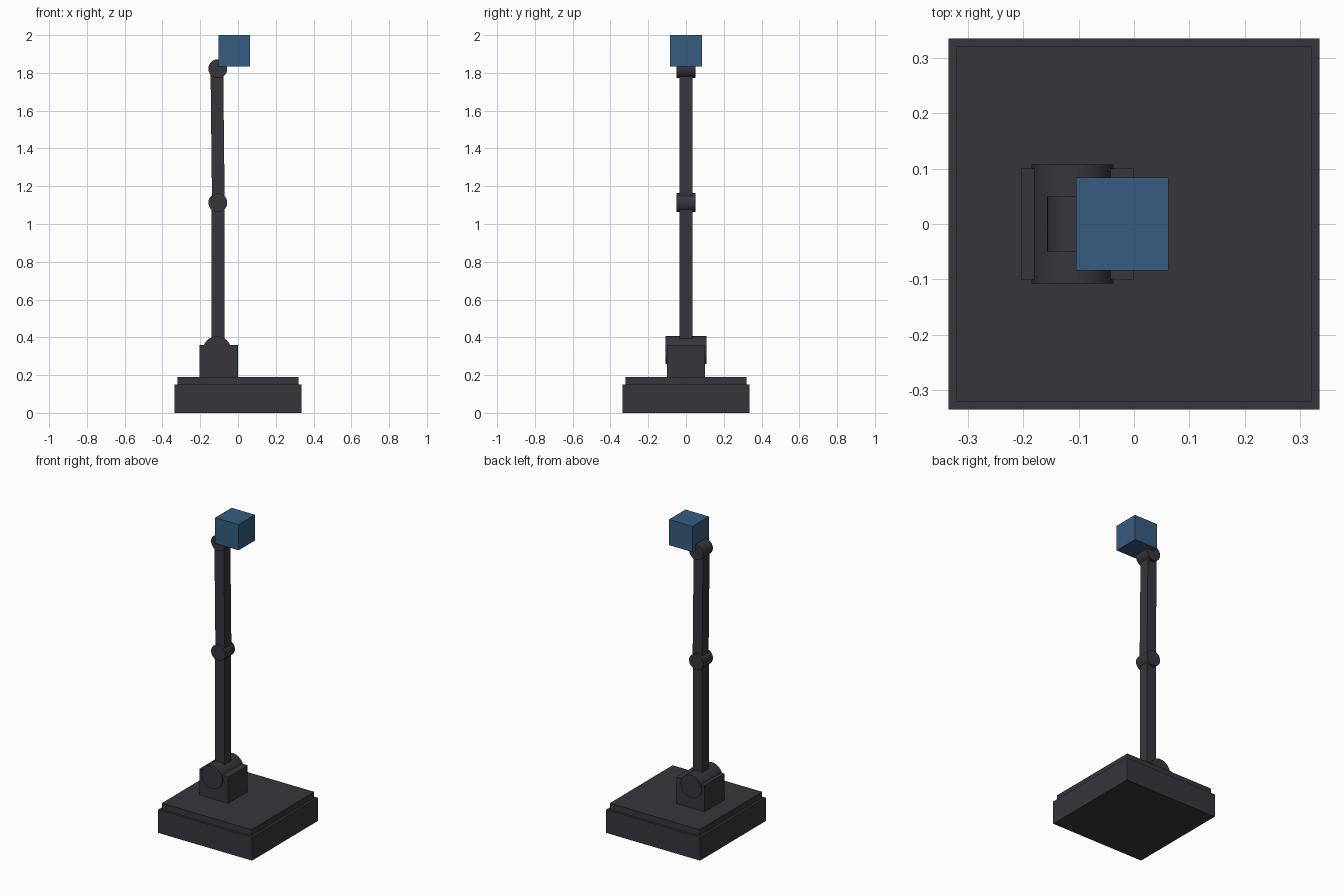
import bpy
import math

cube = bpy.data.objects.get("Cube")
if cube:
    bpy.data.objects.remove(cube, do_unlink=True)


def material(name, rgb):
    m = bpy.data.materials.new(name)
    m.use_nodes = True
    m.diffuse_color = (*rgb, 1)
    m.node_tree.nodes["Principled BSDF"].inputs["Base Color"].default_value = (*rgb, 1)
    return m


CHARCOAL = material("charcoal", (0.038, 0.036, 0.044))
BLUE = material("steel blue", (0.037, 0.107, 0.216))


def finish(name, mat):
    ob = bpy.context.object
    ob.name = ob.data.name = name
    ob.data.materials.append(mat)
    return ob


def box(name, centre, size, mat=CHARCOAL, tilt=0.0):
    bpy.ops.mesh.primitive_cube_add(size=1, location=centre)
    ob = finish(name, mat)
    ob.scale = size
    bpy.ops.object.transform_apply(location=False, rotation=False, scale=True)
    ob.rotation_euler.y = tilt
    return ob


def joint(name, x, z, radius, width):
    """Hinge cylinder lying along y."""
    bpy.ops.mesh.primitive_cylinder_add(vertices=32, radius=radius, depth=width,
                                        location=(x, 0, z),
                                        rotation=(math.pi / 2, 0, 0))
    finish(name, CHARCOAL)
    bpy.ops.object.shade_smooth_by_angle(angle=math.radians(35))


def link(name, start, end, width):
    """Square bar between two (x, z) points."""
    dx, dz = end[0] - start[0], end[1] - start[1]
    box(name, ((start[0] + end[0]) / 2, 0, (start[1] + end[1]) / 2),
        (width, width, math.hypot(dx, dz)), tilt=math.atan2(dx, dz))


# Stepped base and shoulder mount
box("base", (0, 0, 0.075), (0.67, 0.67, 0.15))
box("base_plate", (0, 0, 0.17), (0.64, 0.64, 0.04))
box("shoulder_mount", (-0.102, 0, 0.273), (0.203, 0.20, 0.174))

# Hinges
joint("shoulder_joint", -0.111, 0.332, 0.074, 0.215)
joint("elbow_joint", -0.107, 1.113, 0.05, 0.10)
joint("wrist_joint", -0.107, 1.822, 0.05, 0.10)

# Arm bars
link("lower_arm", (-0.106, 0.34), (-0.106, 1.113), 0.067)
link("upper_arm", (-0.104, 1.113), (-0.112, 1.822), 0.067)

# Head block
box("head", (-0.021, 0, 1.917), (0.167, 0.167, 0.166), BLUE)
